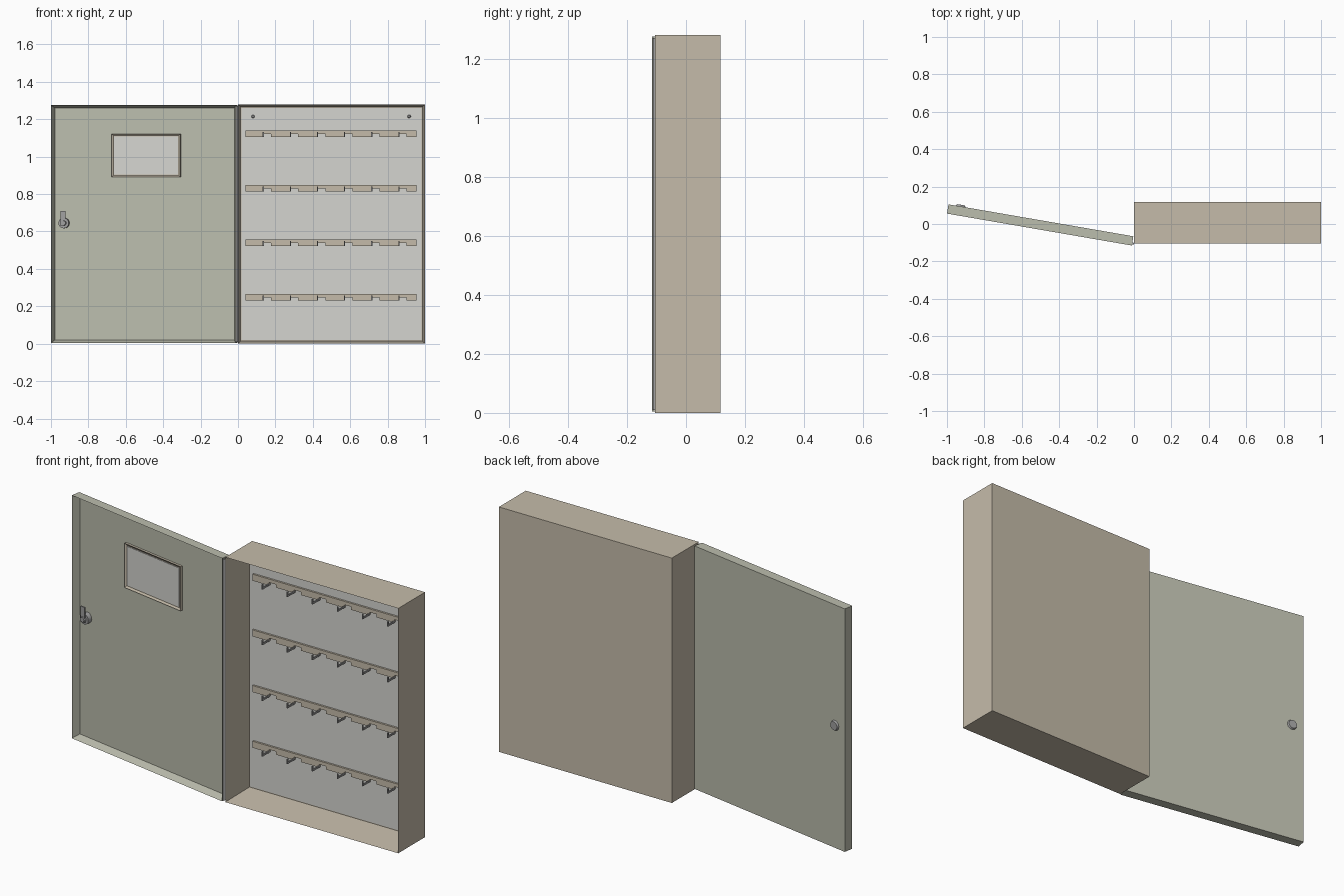
import bpy, bmesh, math
from mathutils import Matrix, Vector

if "Cube" in bpy.data.objects:
    bpy.data.objects.remove(bpy.data.objects["Cube"])


def material(name, rgb):
    m = bpy.data.materials.new(name)
    m.diffuse_color = (*rgb, 1)
    m.use_nodes = True
    m.node_tree.nodes["Principled BSDF"].inputs["Base Color"].default_value = m.diffuse_color
    return m


BEIGE = material("beige_paint", (0.56, 0.50, 0.40))
GREEN = material("pale_green_paint", (0.50, 0.51, 0.42))
PANEL = material("light_panel", (0.66, 0.66, 0.63))
STEEL = material("steel", (0.35, 0.35, 0.35))


def finish(name, bm, mat):
    bmesh.ops.recalc_face_normals(bm, faces=bm.faces)
    me = bpy.data.meshes.new(name)
    bm.to_mesh(me)
    bm.free()
    me.materials.append(mat)
    ob = bpy.data.objects.new(name, me)
    bpy.context.collection.objects.link(ob)
    return ob


def add_box(bm, lo, hi):
    lo, hi = Vector(lo), Vector(hi)
    m = Matrix.Translation((lo + hi) / 2) @ Matrix.Diagonal((*(hi - lo), 1))
    bmesh.ops.create_cube(bm, size=1, matrix=m)


def boxes(name, spans, mat):
    bm = bmesh.new()
    for lo, hi in spans:
        add_box(bm, lo, hi)
    return finish(name, bm, mat)


def tray(name, lo, hi, wall, depth, mat):
    # box with its -y face inset and pushed inwards
    bm = bmesh.new()
    add_box(bm, lo, hi)
    bm.normal_update()
    front = min(bm.faces, key=lambda f: f.calc_center_median().y)
    bmesh.ops.inset_individual(bm, faces=[front], thickness=wall)
    bmesh.ops.translate(bm, verts=front.verts, vec=(0, depth, 0))
    return finish(name, bm, mat)


def disc(name, x, z, y0, y1, r0, r1, mat, seg=24):
    # round part along y, radius r0 at y0 and r1 at y1
    bm = bmesh.new()
    m = Matrix.Translation((x, (y0 + y1) / 2, z)) @ Matrix.Rotation(-math.pi / 2, 4, 'X')
    bmesh.ops.create_cone(bm, cap_ends=True, segments=seg, radius1=r0, radius2=r1,
                          depth=y1 - y0, matrix=m)
    for f in bm.faces:
        f.smooth = len(f.verts) == 4
    for e in bm.edges:
        e.smooth = not any(len(f.verts) > 4 for f in e.link_faces)
    return finish(name, bm, mat)


# Cabinet body and light back panel
tray("cabinet_body", (0, -0.105, 0), (1, 0.117, 1.28), 0.02, 0.18, BEIGE)
PY = 0.071
boxes("back_panel", [((0.02, PY, 0.02), (0.98, 0.076, 1.26))], PANEL)
for i, x in enumerate((0.08, 0.915)):
    disc(f"mounting_screw_{i}", x, 1.215, PY - 0.006, PY + 0.002, 0.006, 0.010, STEEL, 16)

# Key rails: strip with punched notches, each with a bent hook
HOOKS = [0.137 + 0.145 * i for i in range(6)]
for r in range(4):
    z = 0.232 + 0.291 * r
    y0 = PY - 0.01
    spans = [((0.04, y0, z + 0.016), (0.955, PY, z + 0.034))]
    edges = [0.04] + [e for x in HOOKS for e in (x, x + 0.04)] + [0.955]
    spans += [((a, y0, z), (b, PY, z + 0.016)) for a, b in zip(edges[::2], edges[1::2])]
    boxes(f"key_rail_{r}", spans, BEIGE)
    arms = []
    for x in HOOKS:
        arms.append(((x - 0.005, y0 - 0.048, z), (x + 0.001, y0 + 0.004, z + 0.009)))
        arms.append(((x - 0.005, y0 - 0.055, z), (x + 0.001, y0 - 0.048, z + 0.026)))
    boxes(f"key_hooks_{r}", arms, STEEL)

# Door and its fittings, in door space with the hinge edge at x = 0
A = math.radians(9.8)
L = 0.988 / math.cos(A)
FLOOR = 0.04
door = tray("door", (-L, 0, 0.005), (0, 0.05, 1.275), 0.02, FLOOR, GREEN)
x0, x1, z0, z1, b = -0.68, -0.305, 0.89, 1.122, 0.014
frame = tray("label_frame", (x0, FLOOR - 0.012, z0), (x1, FLOOR + 0.002, z1), b, 0.007, BEIGE)
card = boxes("label_card", [((x0 + b, FLOOR - 0.007, z0 + b),
                             (x1 - b, FLOOR - 0.004, z1 - b))], PANEL)
LX, LZ = -0.937, 0.645
parts = [door, frame, card,
         disc("lock_nut", LX, LZ, 0.016, FLOOR + 0.002, 0.028, 0.028, STEEL),
         disc("lock_bolt", LX, LZ, 0.002, 0.016, 0.013, 0.015, STEEL, 12),
         boxes("lock_cam", [((LX - 0.016, 0.008, LZ - 0.015), (LX + 0.012, 0.015, 0.71))], STEEL),
         disc("lock_face", LX, LZ, 0.048, 0.059, 0.027, 0.022, STEEL),
         boxes("key_slot", [((LX - 0.003, 0.058, LZ - 0.013), (LX + 0.003, 0.0595, LZ + 0.013))], STEEL)]
place = Matrix.Translation((-0.012, -0.115, 0)) @ Matrix.Rotation(-A, 4, 'Z')
for ob in parts:
    ob.matrix_world = place

# Hinge pin between door and body
bm = bmesh.new()
bmesh.ops.create_cone(bm, cap_ends=True, segments=12, radius1=0.006, radius2=0.006, depth=1.26,
                      matrix=Matrix.Translation((-0.006, -0.105, 0.64)))
finish("hinge_pin", bm, STEEL)
